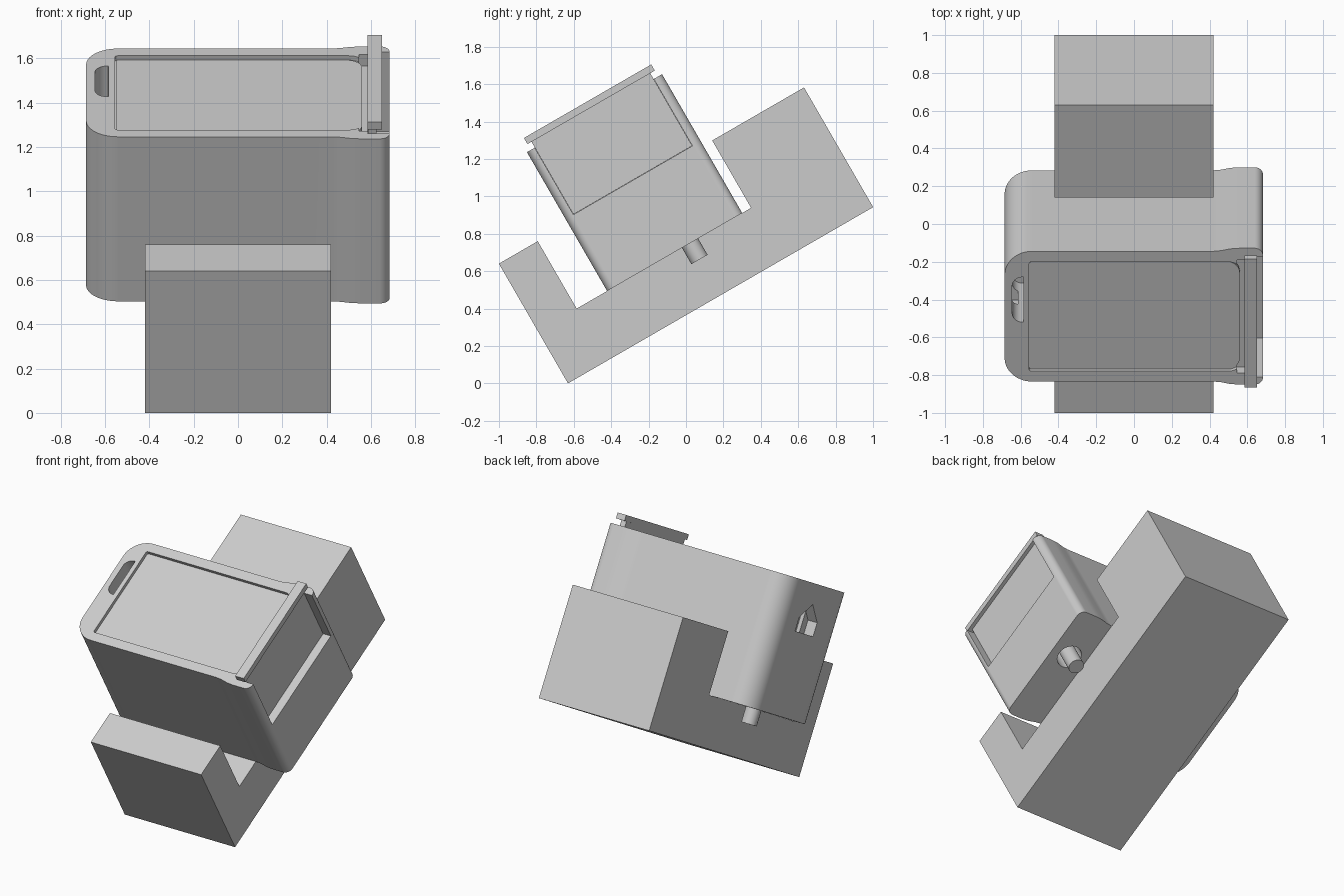
import bpy, bmesh, math
from mathutils import Matrix, Vector

if "Cube" in bpy.data.objects:
    bpy.data.objects.remove(bpy.data.objects["Cube"], do_unlink=True)

# Everything is modelled upright, then tilted back by 30 degrees
TILT = Matrix.Translation((0, -0.631, 0)) @ Matrix.Rotation(math.radians(30), 4, "X")
MID = 0.845       # centre of the case, front to back
FLOOR = 0.323     # top of the cradle floor
SPLIT = 0.767     # floor of the end slot
TOP = 1.18        # rim of the case
PIN_Y = 0.94

grey = bpy.data.materials.new("plain_grey")
grey.use_nodes = True
grey.diffuse_color = (0.6, 0.6, 0.6, 1)
grey.node_tree.nodes["Principled BSDF"].inputs["Base Color"].default_value = (0.6, 0.6, 0.6, 1)


def prism(name, pts, lo, hi, axis="z"):
    """Extrude an outline: (x, y) points along z, or (y, z) points along x."""
    bm = bmesh.new()
    place = (lambda p: (p[0], p[1], lo)) if axis == "z" else (lambda p: (lo, p[0], p[1]))
    face = bm.faces.new([bm.verts.new(place(p)) for p in pts])
    step = Vector((0, 0, hi - lo)) if axis == "z" else Vector((hi - lo, 0, 0))
    new = bmesh.ops.extrude_face_region(bm, geom=[face])["geom"]
    bmesh.ops.translate(bm, vec=step, verts=[g for g in new if isinstance(g, bmesh.types.BMVert)])
    bmesh.ops.recalc_face_normals(bm, faces=bm.faces)
    mesh = bpy.data.meshes.new(name)
    bm.to_mesh(mesh)
    bm.free()
    mesh.materials.append(grey)
    obj = bpy.data.objects.new(name, mesh)
    obj.matrix_world = TILT
    bpy.context.collection.objects.link(obj)
    return obj


def arc(cx, cy, r, start, end, n=14):
    angles = [math.radians(start + (end - start) * i / n) for i in range(n + 1)]
    return [(cx + r * math.cos(a), cy + r * math.sin(a)) for a in angles]


def rect(x0, x1, y0, y1):
    return [(x0, y0), (x1, y0), (x1, y1), (x0, y1)]


def rounded(x0, x1, y0, y1, left, right):
    """Rectangle with separate corner radii at its left and right ends."""
    return (arc(x0 + left, y0 + left, left, 180, 270) + arc(x1 - right, y0 + right, right, 270, 360)
            + arc(x1 - right, y1 - right, right, 0, 90) + arc(x0 + left, y1 - left, left, 90, 180))


def circle(cx, cy, r):
    return arc(cx, cy, r, 0, 360, 32)[:-1]


def activate(obj):
    bpy.ops.object.select_all(action="DESELECT")
    obj.select_set(True)
    bpy.context.view_layer.objects.active = obj


def cut(obj, cutter):
    cutter.hide_render = True
    mod = obj.modifiers.new("cut", "BOOLEAN")
    mod.operation = "DIFFERENCE"
    mod.solver = "EXACT"
    mod.object = cutter
    bpy.context.view_layer.update()
    activate(obj)
    bpy.ops.object.modifier_apply(modifier=mod.name)
    bpy.data.objects.remove(cutter, do_unlink=True)


def smooth(obj):
    activate(obj)
    bpy.ops.object.shade_smooth_by_angle(angle=math.radians(30))
    obj.modifiers.new("flat_sides", "WEIGHTED_NORMAL").keep_sharp = True


# Cradle: thick floor with a thin front arm and a heavy back block
prism("cradle", [(0, 0), (1.884, 0), (1.884, 0.739), (1.317, 0.739), (1.317, FLOOR),
                 (0.24, FLOOR), (0.24, 0.739), (0, 0.739)], -0.42, 0.42, "x")

# Case: wide round corners at one end, slightly flared at the slotted end
near, flare, r = 0.398, 0.417, 0.045
half = [(0.42, near), (0.46, near + 0.004), (0.51, flare - 0.004), (0.56, flare)]
half = arc(-0.54, near - 0.145, 0.145, 180, 90) + half + arc(0.683 - r, flare - r, r, 90, 0)
outline = [(x, MID + y) for x, y in half] + [(x, MID - y) for x, y in reversed(half)]
case = prism("case", outline, FLOOR, TOP)

# Openings in the case
cut(case, prism("lid_recess", rounded(-0.555, 0.57, 0.51, 1.178, 0.012, 0.07), 1.157, 1.3))
cut(case, prism("end_slot", rect(0.585, 0.8, 0.476, 1.211), SPLIT, 1.3))
cut(case, prism("slot_lip", rect(0.545, 0.6, 0.5, 1.19), 1.12, 1.3))
cut(case, prism("finger_notch", rounded(-0.645, -0.585, 0.81, 1.085, 0.055, 0.002), SPLIT, 1.3))
cut(case, prism("side_window", [(0.76, 0.86), (0.985, 0.86), (0.985, 0.95), (0.873, 1.05),
                                (0.76, 0.95)], -0.8, -0.615, "x"))
for side in (-1, 1):
    cut(case, prism("pin_hole", circle(side * 0.545, PIN_Y, 0.08), 0.2, SPLIT + 0.01))
smooth(case)

# Lid panel filling the recess
panel = prism("lid_panel", rounded(-0.55, 0.56, 0.512, 1.17, 0.01, 0.07), 1.14, 1.162)
smooth(panel)

# End gate: sliding plate with a wider flange along its top
prism("gate_plate", rect(0.587, 0.625, 0.477, 1.21), SPLIT + 0.001, 1.22)
prism("gate_flange", rect(0.585, 0.65, 0.452, 1.238), 1.216, 1.254)

# Pins hanging below both overhanging ends
for side, label in ((-1, "right"), (1, "left")):
    smooth(prism(label + "_pin", circle(side * 0.53, PIN_Y, 0.05), 0.222, 0.7))
